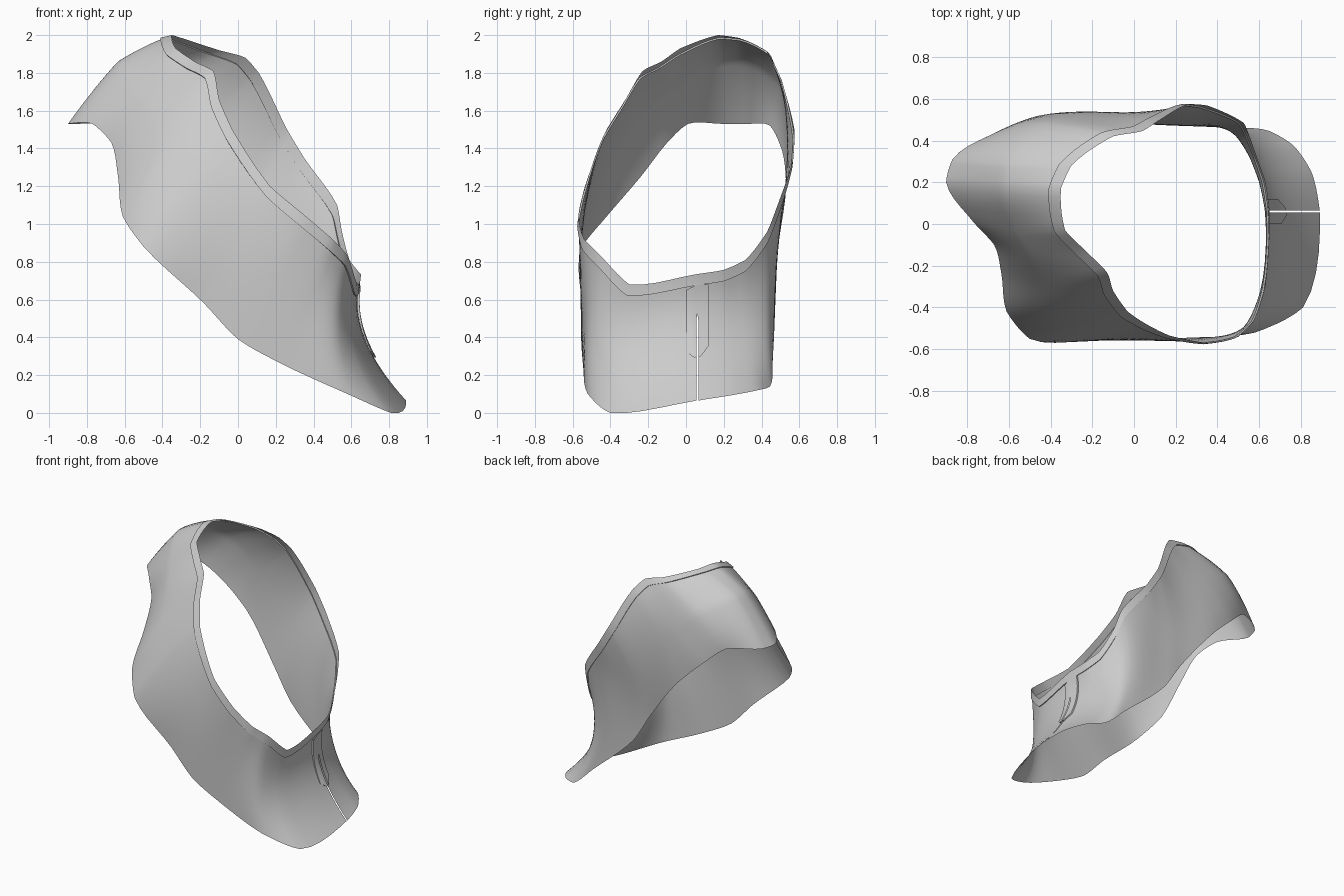
import bpy, bmesh, math
from mathutils import Vector

if "Cube" in bpy.data.objects:
    bpy.data.objects.remove(bpy.data.objects["Cube"])

grey = bpy.data.materials.new("light_grey")
grey.diffuse_color = (0.6, 0.6, 0.6, 1)
grey.use_nodes = True
grey.node_tree.nodes["Principled BSDF"].inputs["Base Color"].default_value = grey.diffuse_color

# Guide curves, counter-clockwise from the heel seam
RIM = [(.65, .06, .735), (.63, .2, .757), (.59, .315, .81), (.55, .43, .96), (.525, .485, 1.1),
       (.35, .568, 1.35), (.26, .574, 1.5), (.11, .49, 1.8), (.04, .445, 1.88), (-.1, .42, 1.92),
       (-.30, .28, 1.985), (-.35, .17, 2.0), (-.33, -.03, 1.93), (-.23, -.13, 1.86),
       (-.13, -.23, 1.81), (-.1, -.32, 1.66), (-.03, -.42, 1.5), (.17, -.535, 1.2),
       (.36, -.57, 1.04), (.5, -.54, .92), (.575, -.46, .84), (.63, -.3, .68)]
WAIST = [(.66, .06, .42), (.625, .21, .42), (.575, .32, .45), (.495, .42, .55), (.41, .465, .7),
         (.18, .5, 1.0), (.06, .522, 1.15), (-.15, .535, 1.5), (-.27, .525, 1.62), (-.45, .48, 1.755),
         (-.62, .29, 1.86), (-.635, .18, 1.86), (-.57, -.03, 1.74), (-.5, -.15, 1.65),
         (-.435, -.28, 1.51), (-.4, -.405, 1.33), (-.29, -.51, 1.16), (.02, -.555, .85),
         (.18, -.56, .7), (.36, -.545, .55), (.52, -.505, .42), (.62, -.37, .35)]
HEM = [(.89, .06, .065), (.85, .25, .095), (.76, .38, .12), (.65, .445, .14), (.47, .46, .3),
       (.11, .475, .63), (-.03, .485, .85), (-.3, .53, 1.2), (-.49, .51, 1.385), (-.65, .445, 1.52),
       (-.87, .31, 1.53), (-.9, .2, 1.53), (-.77, .01, 1.53), (-.67, -.1, 1.43),
       (-.635, -.24, 1.25), (-.61, -.42, 1.04), (-.5, -.55, .88), (-.18, -.555, .58),
       (0, -.555, .39), (.25, -.545, .25), (.58, -.52, .1), (.81, -.4, .0)]
N = len(RIM)


def around(ring, u, straight):
    """Point on a closed curve, part smooth and part straight between guides."""
    i = int(math.floor(u))
    f = u - i
    p0, p1, p2, p3 = (Vector(ring[(i + k) % N]) for k in (-1, 0, 1, 2))
    a, b, c = (p1 - p0).length, (p2 - p1).length, (p3 - p2).length
    m1 = ((p1 - p0) / a * b + (p2 - p1) / b * a) / (a + b) * b
    m2 = ((p2 - p1) / b * c + (p3 - p2) / c * b) / (b + c) * b
    smooth = ((2*f**3 - 3*f*f + 1) * p1 + (f**3 - 2*f*f + f) * m1
              + (3*f*f - 2*f**3) * p2 + (f**3 - f*f) * m2)
    return smooth.lerp(p1.lerp(p2, f), straight)


def skin(u, t, lift=0):
    """Point on the shell: t runs 0 at the rim to 1 at the hem."""
    r, w, h = around(RIM, u, .5), around(WAIST, u, .2), around(HEM, u, .25)
    p = r * (1 - t) * (1 - 2*t) + w * 4*t*(1 - t) + h * t*(2*t - 1)
    # Flatter profile around the toe end
    flat = r.lerp(w, 2 * t) if t < .5 else w.lerp(h, 2 * t - 1)
    p = p.lerp(flat, .6 * max(0, 1 - abs(u - 11) / 4))
    if lift:
        down = skin(u, t + .02) - skin(u, t)
        side = skin(u + .1, t) - skin(u - .1, t)
        p += down.cross(side).normalized() * lift
    return p


def band_end(u):
    """Value of t at the lower edge of the collar band."""
    return 0.06 / ((skin(u, .1) - skin(u, 0)).length * 10)


def sheet(name, rows):
    """Smooth sheet from columns of points, each running downward."""
    bm = bmesh.new()
    grid = [[bm.verts.new(p) for p in col] for col in rows]
    for a, b in zip(grid, grid[1:]):
        for j in range(len(a) - 1):
            bm.faces.new((a[j], a[j + 1], b[j + 1], b[j]))
    bmesh.ops.remove_doubles(bm, verts=bm.verts, dist=0.0005)
    me = bpy.data.meshes.new(name)
    bm.to_mesh(me)
    bm.free()
    me.materials.append(grey)
    ob = bpy.data.objects.new(name, me)
    bpy.context.collection.objects.link(ob)
    bpy.context.view_layer.objects.active = ob
    ob.select_set(True)
    bpy.ops.object.shade_smooth_by_angle(angle=math.radians(40))
    ob.select_set(False)
    return ob


STEPS, ROWS = N * 5, 20

# Shell below the band, with a narrow slit down the lower heel
columns = []
for i in range(STEPS + 1):
    t0 = band_end(i / 5)
    ts = [t0 + (1 - t0) * j / ROWS for j in range(ROWS + 1)]
    col = [skin(i / 5, t) for t in ts]
    side = 1 if i == 0 else -1 if i == STEPS else 0
    for t, p in zip(ts, col):
        if t > .36:
            p.y += side * 0.005
    columns.append(col)
sheet("ankle_shell", columns)

# Collar band along the rim, slightly proud of the shell, with a turned lower lip
columns = []
for i in range(STEPS + 1):
    u = i / 5
    t0 = band_end(u)
    columns.append([skin(u, t0 * k / 2, .004 * k) for k in range(3)] + [skin(u, t0)])
sheet("collar_band", columns)

# Heel tab in two halves beside the slit, with a tapered lower end and turned edges
for name, side in (("heel_tab_back", 1), ("heel_tab_front", -1)):
    columns = []
    for k in (0, 1, 2, 3, 4, 5):
        s = side * min(k, 4) / 4
        end = .68 - .12 * max(0, abs(s) - .3)
        t0 = band_end(0)
        col = []
        for j in range(14):
            p = skin(s * .36, t0 + (end - t0) * min(j, 12) / 12)
            p.y = .06 + s * .06 + (side * .005 if k == 0 and j > 5 else 0)
            proud = .012 if k < 5 and j < 13 else 0
            col.append(p + Vector((proud, 0, 0)))
        columns.append(col)
    sheet(name, columns[::side])
